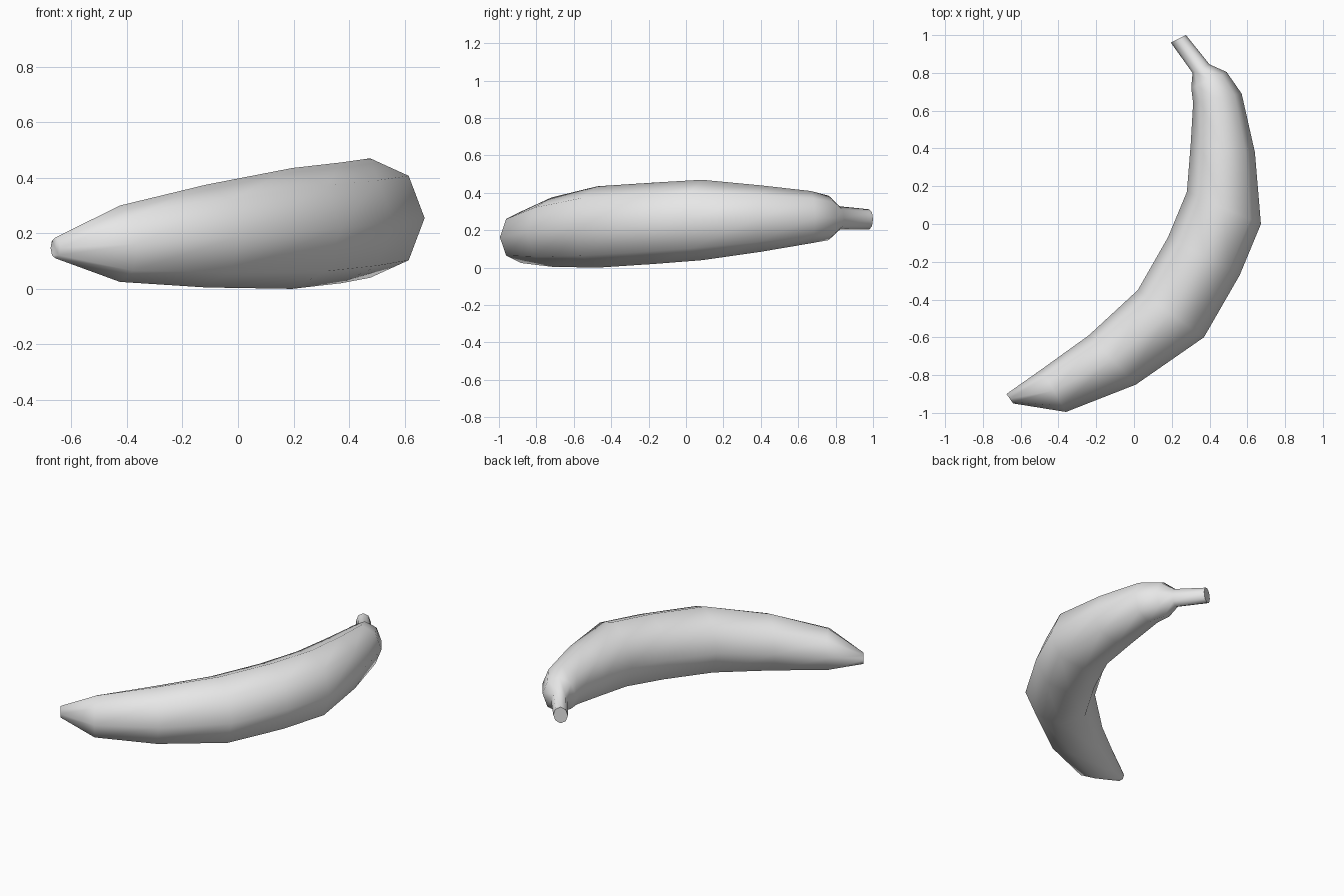
import bpy
import bmesh
from math import sin, cos, pi, radians
from mathutils import Vector

cube = bpy.data.objects.get("Cube")
if cube:
    bpy.data.objects.remove(cube, do_unlink=True)

SIDES = 8

# Cross-sections from blossom tip to stem end:
# inner x, inner y, outer x, outer y, lowest z, highest z
SECTIONS = [
    (-0.675, -0.90, -0.64, -0.95, 0.11, 0.185),
    (-0.49, -0.77, -0.36, -0.995, 0.025, 0.30),
    (-0.24, -0.59, 0.01, -0.85, 0.005, 0.375),
    (0.02, -0.35, 0.37, -0.60, 0.0, 0.435),
    (0.18, -0.07, 0.56, -0.27, 0.02, 0.455),
    (0.28, 0.17, 0.672, 0.0, 0.04, 0.47),
    (0.30, 0.42, 0.64, 0.38, 0.085, 0.44),
    (0.313, 0.64, 0.57, 0.69, 0.13, 0.41),
    (0.303, 0.72, 0.49, 0.805, 0.147, 0.385),
    (0.31, 0.80, 0.40, 0.845, 0.203, 0.328),
    (0.195, 0.96, 0.275, 1.0, 0.205, 0.312),
]


def make_material(name, rgb):
    mat = bpy.data.materials.new(name)
    mat.use_nodes = True
    colour = (*rgb, 1.0)
    mat.diffuse_color = colour
    mat.node_tree.nodes["Principled BSDF"].inputs["Base Color"].default_value = colour
    return mat


def add_ring(bm, section):
    ix, iy, ox, oy, low, high = section
    inner, outer = Vector((ix, iy, 0)), Vector((ox, oy, 0))
    centre = (inner + outer) / 2 + Vector((0, 0, (low + high) / 2))
    across = (outer - inner) / 2
    up = Vector((0, 0, (high - low) / 2))
    angles = [2 * pi * i / SIDES for i in range(SIDES)]
    return [bm.verts.new(centre + across * cos(a) + up * sin(a)) for a in angles]


# Curved fruit with its stem, lofted through the cross-sections
bm = bmesh.new()
rings = [add_ring(bm, s) for s in SECTIONS]
for a, b in zip(rings, rings[1:]):
    for i in range(SIDES):
        j = (i + 1) % SIDES
        bm.faces.new((a[i], a[j], b[j], b[i]))
bm.faces.new(rings[0])
bm.faces.new(rings[-1])
bmesh.ops.recalc_face_normals(bm, faces=bm.faces)

mesh = bpy.data.meshes.new("banana")
bm.to_mesh(mesh)
bm.free()
mesh.materials.append(make_material("light grey", (0.8, 0.8, 0.8)))
banana = bpy.data.objects.new("banana", mesh)
bpy.context.collection.objects.link(banana)

# Smooth skin with a crisp stem end
bpy.ops.object.select_all(action="DESELECT")
banana.select_set(True)
bpy.context.view_layer.objects.active = banana
bpy.ops.object.shade_smooth_by_angle(angle=radians(75))
